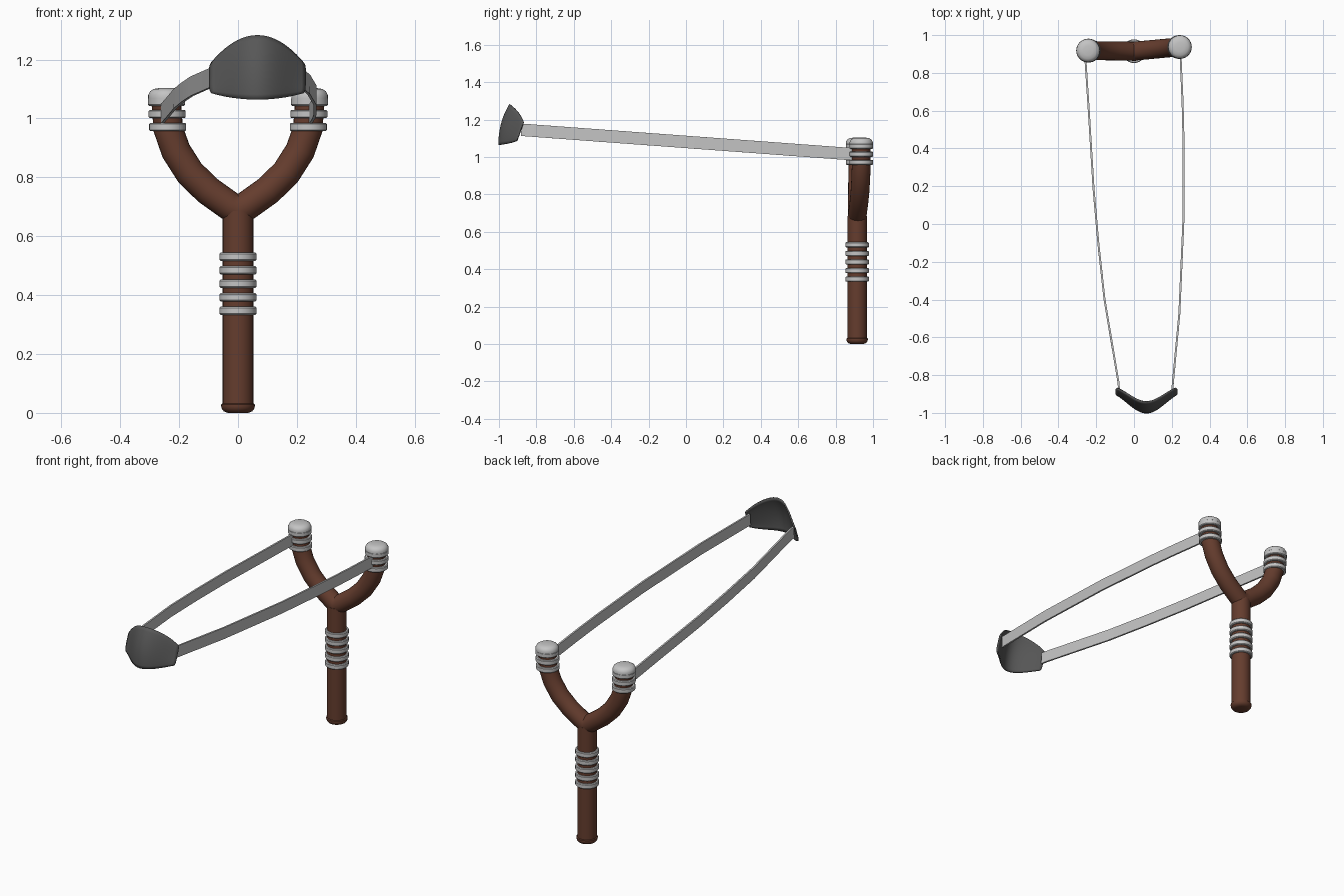
import bpy, bmesh, math
from mathutils import Vector

if "Cube" in bpy.data.objects:
    bpy.data.objects.remove(bpy.data.objects["Cube"])


def material(name, rgb):
    m = bpy.data.materials.new(name)
    m.diffuse_color = (*rgb, 1)
    m.use_nodes = True
    m.node_tree.nodes["Principled BSDF"].inputs["Base Color"].default_value = m.diffuse_color
    return m


WOOD = material("brown wood", (0.13, 0.046, 0.027))
BINDING = material("light grey binding", (0.55, 0.55, 0.55))
LEATHER = material("dark grey leather", (0.095, 0.095, 0.095))


def finish(name, bm, mat):
    bmesh.ops.recalc_face_normals(bm, faces=bm.faces)
    mesh = bpy.data.meshes.new(name)
    bm.to_mesh(mesh)
    bm.free()
    mesh.materials.append(mat)
    ob = bpy.data.objects.new(name, mesh)
    bpy.context.collection.objects.link(ob)
    bpy.ops.object.select_all(action='DESELECT')
    ob.select_set(True)
    bpy.context.view_layer.objects.active = ob
    bpy.ops.object.shade_smooth_by_angle(angle=math.radians(35))
    return ob


def skin(name, rings, mat):
    """Bridge successive rings of points and cap both ends."""
    bm = bmesh.new()
    loops = [[bm.verts.new(p) for p in ring] for ring in rings]
    n = len(loops[0])
    for a, b in zip(loops, loops[1:]):
        for i in range(n):
            j = (i + 1) % n
            bm.faces.new((a[i], a[j], b[j], b[i]))
    bm.faces.new(loops[0])
    bm.faces.new(loops[-1])
    return finish(name, bm, mat)


def lathe(name, x, y, profile, mat, sides=28):
    turn = [2 * math.pi * i / sides for i in range(sides)]
    return skin(name, [[(x + r * math.cos(a), y + r * math.sin(a), z) for a in turn]
                       for r, z in profile], mat)


def sweep(name, path, section, ref, mat):
    """Carry a cross-section along a path, mitred at the bends."""
    pts = [Vector(p) for p in path]
    rings = []
    for i, p in enumerate(pts):
        before = (p - pts[i - 1]).normalized() if i else None
        after = (pts[i + 1] - p).normalized() if i + 1 < len(pts) else before
        before = before or after
        t = (before + after).normalized()
        a = Vector(ref).cross(t).normalized()
        b = t.cross(a)
        a = a / max(t.dot(after), 0.5)
        rings.append([p + a * u + b * v for u, v in section])
    return skin(name, rings, mat)


def binding_ring(name, x, y, z, r=0.063, h=0.028):
    e = 0.004
    lathe(name, x, y, [(r - e, z - h / 2), (r, z - h / 2 + e),
                       (r, z + h / 2 - e), (r - e, z + h / 2)], BINDING)


# Handle with a rounded butt
HY = 0.915
lathe("handle", 0, HY, [(0.034, 0), (0.048, 0.005), (0.055, 0.014), (0.057, 0.022),
                        (0.057, 0.029), (0.052, 0.032), (0.052, 0.685)], WOOD)
for i in range(5):
    binding_ring(f"grip_ring_{i + 1}", 0, HY, 0.347 + 0.0458 * i)

# Forked arms, swept as one V-shaped branch
half = [(0.03, 0.704), (0.103, 0.756), (0.164, 0.816), (0.211, 0.89),
        (0.237, 0.965), (0.245, 1.07)]
TIP_Y = {-1: 0.918, 1: 0.937}


def arm(side):
    return [(side * x, HY + (TIP_Y[side] - HY) * min(1, x / 0.235), z) for x, z in half]


circle = [(0.05 * math.cos(math.tau * i / 24), 0.05 * math.sin(math.tau * i / 24))
          for i in range(24)]
sweep("fork_arms", arm(-1)[::-1] + [(0, HY, 0.685)] + arm(1), circle, (0, 1, 0), WOOD)

# Bindings and domed caps on both arm tips
for side, word in ((-1, "left"), (1, "right")):
    y = TIP_Y[side]
    for i, (x, z) in enumerate(((0.239, 0.971), (0.241, 1.015), (0.243, 1.057))):
        binding_ring(f"{word}_tip_ring_{i + 1}", side * x, y, z)
    lathe(f"{word}_tip_cap", side * 0.243, y,
          [(0.05, 1.06), (0.062, 1.068), (0.062, 1.08), (0.056, 1.092),
           (0.044, 1.1), (0.025, 1.103), (0.003, 1.104)], BINDING)

# Flat elastic bands, rising toward the pouch
strip = [(-0.005, -0.033), (0.005, -0.033), (0.005, 0.033), (-0.005, 0.033)]
bands = {
    "left_band": [(-0.258, 0.885), (-0.24, 0.61), (-0.214, 0.185), (-0.188, -0.11),
                  (-0.156, -0.40), (-0.082, -0.84), (-0.079, -0.88)],
    "right_band": [(0.246, 0.90), (0.257, 0.65), (0.262, 0.45), (0.262, 0.03),
                   (0.24, -0.476), (0.205, -0.85), (0.203, -0.88)],
}
for name, plan in bands.items():
    path = [(x, y, 1.017 + (0.86 - y) * 0.0737) for x, y in plan]
    sweep(name, path, strip, (0, 0, 1), BINDING)

# Cupped pouch: a curved sheet, given thickness
bm = bmesh.new()
NU, NV = 24, 12
grid = []
for j in range(NV + 1):
    v = j / NV
    row = []
    for i in range(NU + 1):
        u = 2 * i / NU - 1
        cup = 0.5 * u * u + 0.25 * (1 - math.cos(math.pi * u))
        middle = -0.999 + 0.058 * v ** 2.2
        edge = -0.905 + 0.037 * v
        low, high = 1.064 + 0.022 * u * u, 1.281 - 0.094 * u * u
        corner = 1 - 0.04 * abs(2 * v - 1) ** 6
        row.append(bm.verts.new((0.066 + 0.162 * u * corner,
                                 middle + (edge - middle) * cup,
                                 low + (high - low) * v)))
    grid.append(row)
for a, b in zip(grid, grid[1:]):
    for i in range(NU):
        bm.faces.new((a[i], a[i + 1], b[i + 1], b[i]))
pouch = finish("pouch", bm, LEATHER)
thick = pouch.modifiers.new("thickness", 'SOLIDIFY')
thick.thickness = 0.008
thick.offset = 0
